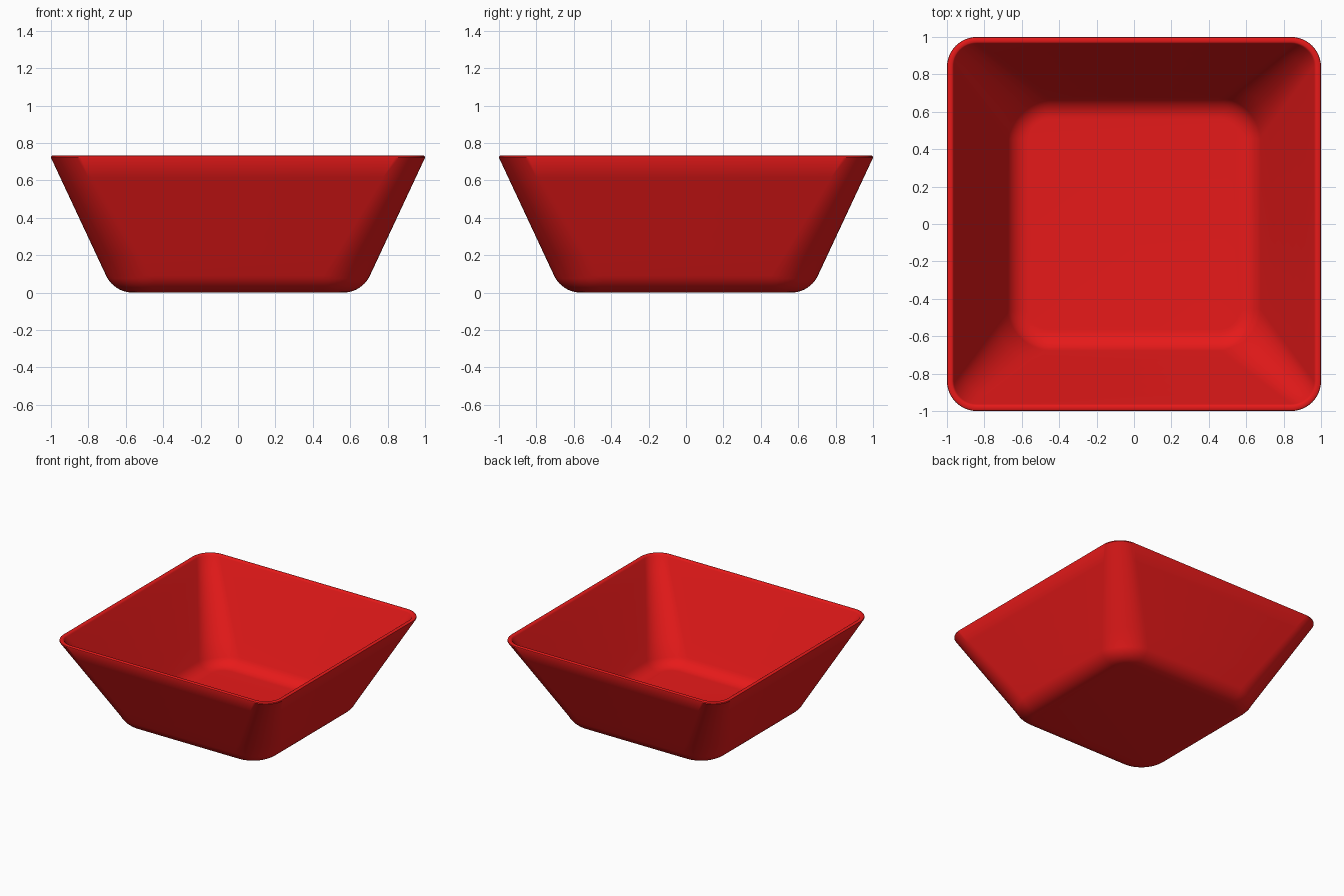
import bpy, bmesh
from math import sin, cos, pi, radians

if "Cube" in bpy.data.objects:
    bpy.data.objects.remove(bpy.data.objects["Cube"])

HEIGHT, THICK = 0.733, 0.031
CX, CZ, R_FILLET = 0.563, 0.157, 0.157      # centre and radius of the base fillet
R_BASE, R_RIM = 0.25, 0.16                  # plan corner radius, low and high
WALL = radians(65)
SEG = 12


def fillet(r):
    """Rings (half width, z, corner radius) from the floor up to the wall."""
    rings = []
    for i in range(11):
        a = WALL * i / 10
        x, z = CX + r * sin(a), CZ - r * cos(a)
        corner = R_BASE - (CX + R_FILLET * sin(WALL) - x)
        rings.append((x, z, corner))
    return rings


def ring(bm, half, z, r):
    verts = []
    for k in range(4):
        mid = pi / 4 + k * pi / 2
        sx, sy = (1 if cos(mid) > 0 else -1), (1 if sin(mid) > 0 else -1)
        for i in range(SEG + 1):
            a = k * pi / 2 + i / SEG * pi / 2
            verts.append(bm.verts.new((sx * (half - r) + r * cos(a),
                                       sy * (half - r) + r * sin(a), z)))
    return verts


# Cross-section: outside going up, rounded lip, inside going down
rim = [(1.0, HEIGHT - 0.012, R_RIM), (0.998, HEIGHT - 0.004, R_RIM - 0.002),
       (0.991, HEIGHT, R_RIM - 0.009), (0.973, HEIGHT, R_RIM - 0.027),
       (0.967, HEIGHT - 0.004, R_RIM - 0.033), (0.963, HEIGHT - 0.012, R_RIM - 0.037)]
outer, inner = fillet(R_FILLET), fillet(R_FILLET - THICK)


def wall(a, b, n=6):
    return [tuple(p + (q - p) * i / n for p, q in zip(a, b)) for i in range(1, n)]


section = (outer + wall(outer[-1], rim[0]) + rim
           + wall(rim[-1], inner[-1]) + inner[::-1])

# Loft the rings and close the underside and inside floor
bm = bmesh.new()
rings = [ring(bm, *s) for s in section]
for lo, hi in zip(rings, rings[1:]):
    n = len(lo)
    for i in range(n):
        j = (i + 1) % n
        bm.faces.new((lo[i], lo[j], hi[j], hi[i]))
bm.faces.new(rings[0][::-1])
bm.faces.new(rings[-1])
bmesh.ops.recalc_face_normals(bm, faces=bm.faces)
mesh = bpy.data.meshes.new("square_bowl")
bm.to_mesh(mesh)
bm.free()

bowl = bpy.data.objects.new("square_bowl", mesh)
bpy.context.collection.objects.link(bowl)
red = bpy.data.materials.new("red_glaze")
red.diffuse_color = (0.8, 0.01, 0.01, 1)
red.use_nodes = True
red.node_tree.nodes["Principled BSDF"].inputs["Base Color"].default_value = red.diffuse_color
mesh.materials.append(red)
bpy.context.view_layer.objects.active = bowl
bowl.select_set(True)
bpy.ops.object.shade_smooth_by_angle(angle=radians(40))
